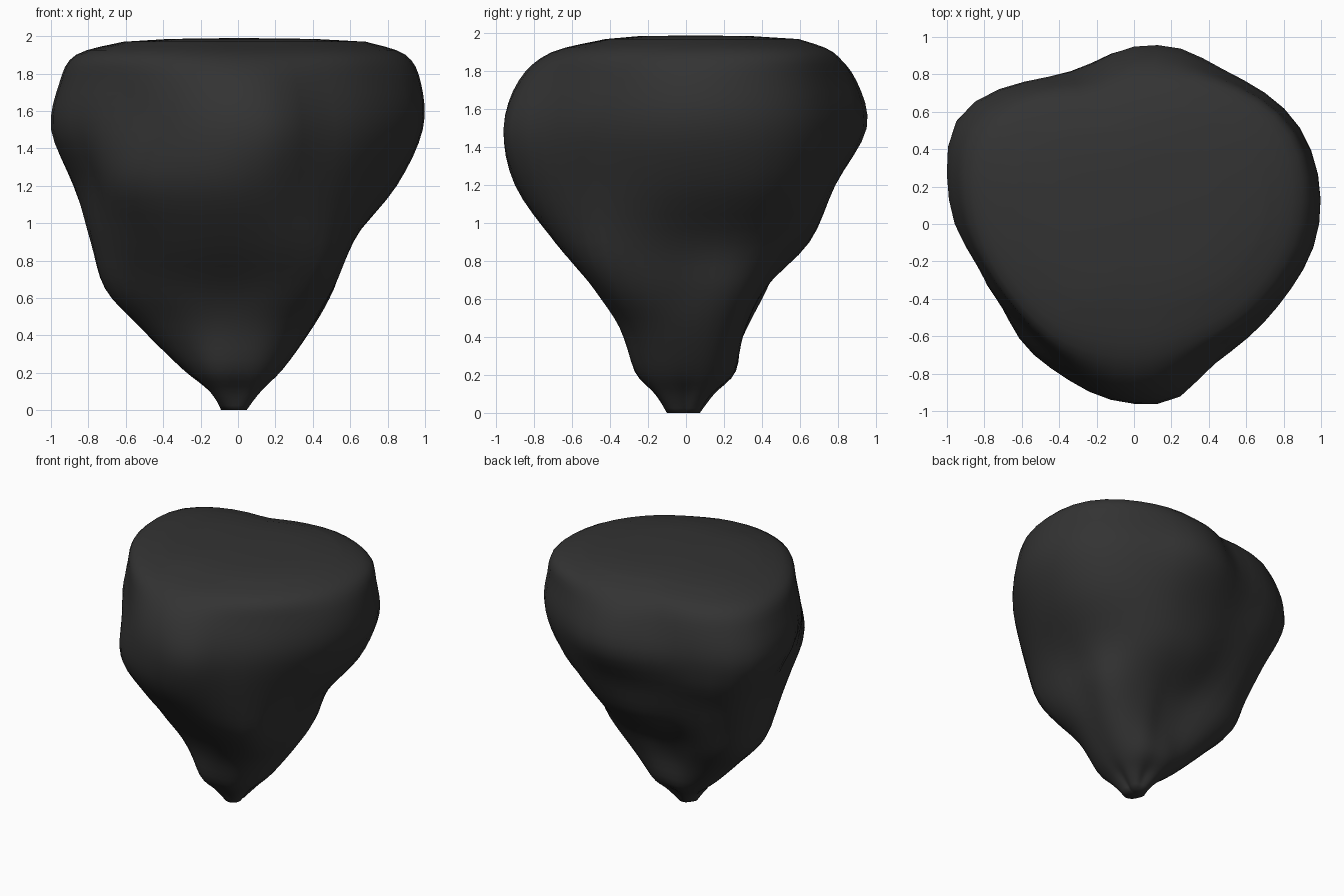
import bpy, bmesh, math

if "Cube" in bpy.data.objects:
    bpy.data.objects.remove(bpy.data.objects["Cube"])

# Cross-sections of the boulder: height, then radius every 30 degrees from +x
RINGS = [
    (0.00, .03, .04, .06, .07, .08, .08, .09, .09, .10, .10, .08, .05),
    (0.10, .11, .14, .15, .13, .17, .17, .14, .17, .18, .16, .17, .14),
    (0.22, .24, .26, .27, .26, .29, .32, .29, .28, .29, .27, .28, .26),
    (0.45, .40, .43, .36, .30, .35, .55, .51, .40, .35, .34, .39, .41),
    (0.65, .50, .56, .47, .40, .46, .73, .69, .55, .47, .46, .54, .56),
    (0.90, .61, .66, .68, .65, .65, .84, .76, .70, .68, .69, .72, .68),
    (1.20, .84, .90, .85, .78, .79, .97, .82, .80, .86, .90, .82, .80),
    (1.50, .98, 1.02, .95, .95, .92, 1.10, .96, .84, .88, .955, .86, .885),
    (1.75, .97, 1.00, .92, .90, .90, 1.04, .92, .80, .82, .88, .80, .85),
    (1.90, .88, .95, .86, .76, .80, .93, .84, .75, .73, .71, .71, .78),
    (1.97, .67, .72, .67, .56, .57, .67, .58, .52, .48, .41, .46, .56),
]
# Local bumps and hollows: angle, angular width, height, height width, amount
DENTS = [
    (284, 10, 1.50, .25, .045),
    (107, 13, 1.75, .30, -.07),
    (75, 10, 1.55, .25, .02),
    (192, 9, 1.40, .35, -.03),
    (163, 10, 1.55, .25, -.015),
    (225, 16, 1.20, .18, .03),
    (228, 14, 1.60, .15, -.03),
    (315, 12, 0.75, .20, .045),
    (135, 14, 1.28, .12, .03),
]
SIDES = 48
STEPS = 4


def spline(a, b, c, d, t):
    return b + 0.5 * t * (c - a + t * (2 * a - 5 * b + 4 * c - d + t * (3 * (b - c) + d - a)))


def around(row):
    """Expand one row to (height, SIDES radii)."""
    r, out = row[1:], [row[0]]
    for i in range(SIDES):
        u = i * 12 / SIDES
        k = int(u)
        out.append(spline(r[k - 1], r[k], r[(k + 1) % 12], r[(k + 2) % 12], u - k))
    return out


def dent(angle, z):
    total = 0
    for a, aw, h, hw, amount in DENTS:
        da = (angle - a + 180) % 360 - 180
        total += amount * math.exp(-(da / aw) ** 2 - ((z - h) / hw) ** 2)
    return total


# Blend the sections upward
rows = [around(r) for r in RINGS]
levels = []
for i in range(len(rows) - 1):
    b, c = rows[i], rows[i + 1]
    a = rows[i - 1] if i else [2 * p - q for p, q in zip(b, c)]
    d = rows[min(i + 2, len(rows) - 1)]
    for s in range(STEPS):
        levels.append([spline(*v, s / STEPS) for v in zip(a, b, c, d)])
levels.append(rows[-1])

# Skin the boulder
bm = bmesh.new()
loops = []
for lv in levels:
    z = max(lv[0], 0)
    loop = []
    for i, r in enumerate(lv[1:]):
        ang = i * 360 / SIDES
        r += dent(ang, z)
        t = math.radians(ang)
        loop.append(bm.verts.new((r * math.cos(t), r * math.sin(t), z)))
    loops.append(loop)
for lo, hi in zip(loops, loops[1:]):
    for i in range(SIDES):
        j = (i + 1) % SIDES
        bm.faces.new((lo[i], lo[j], hi[j], hi[i]))

# Flat foot and gently domed crown
bm.faces.new(loops[0][::-1])
inner = [bm.verts.new((v.co.x * 0.6, v.co.y * 0.6, 1.985)) for v in loops[-1]]
crown = bm.verts.new((0, 0.05, 1.99))
for i in range(SIDES):
    j = (i + 1) % SIDES
    bm.faces.new((loops[-1][i], loops[-1][j], inner[j], inner[i]))
    bm.faces.new((inner[i], inner[j], crown))
bmesh.ops.recalc_face_normals(bm, faces=bm.faces)
for f in bm.faces:
    f.smooth = True

mesh = bpy.data.meshes.new("boulder")
bm.to_mesh(mesh)
bm.free()
stone = bpy.data.materials.new("dark_stone")
stone.diffuse_color = (0.033, 0.033, 0.033, 1)
stone.use_nodes = True
stone.node_tree.nodes["Principled BSDF"].inputs["Base Color"].default_value = stone.diffuse_color
mesh.materials.append(stone)
boulder = bpy.data.objects.new("boulder", mesh)
bpy.context.collection.objects.link(boulder)
